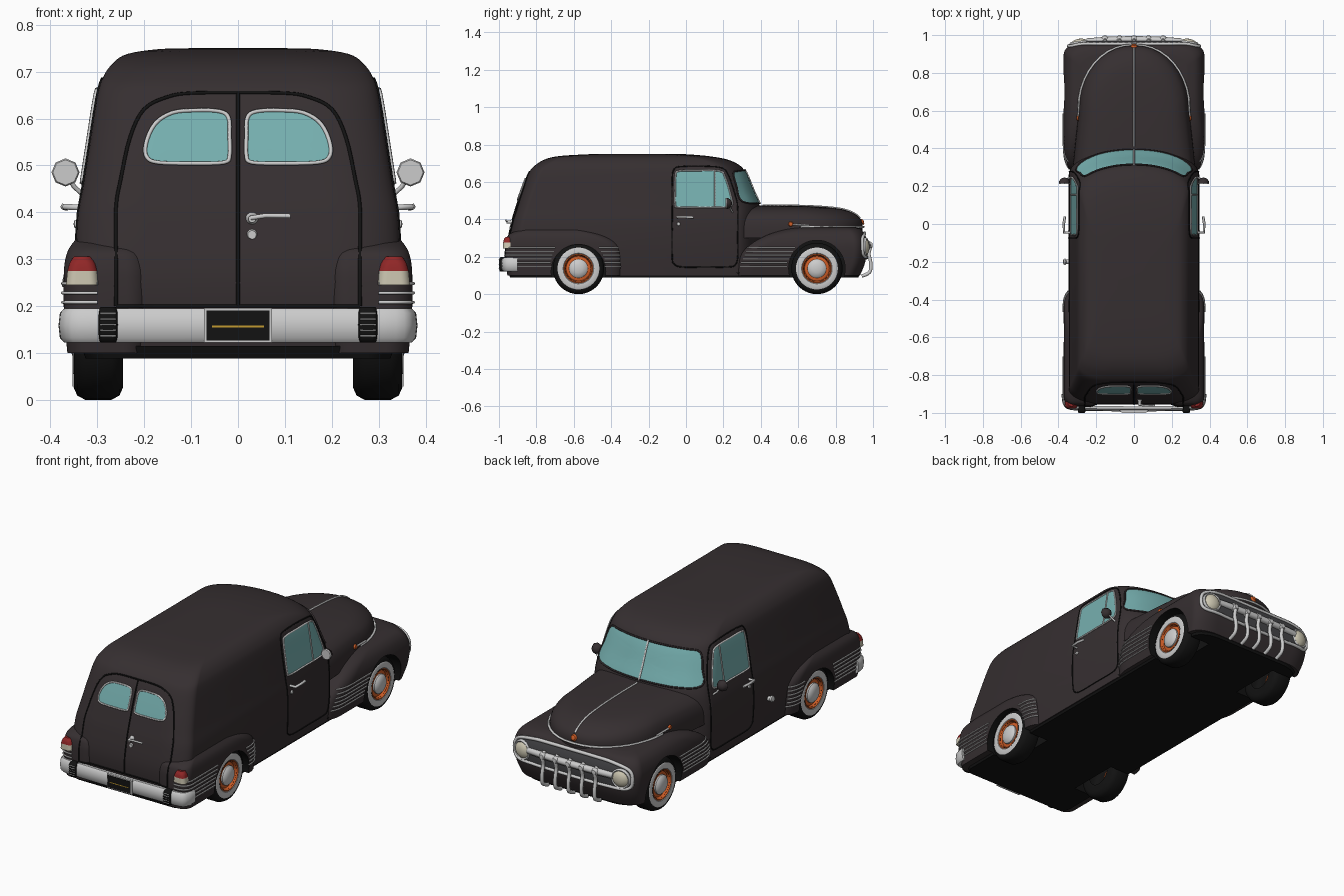
import bpy, bmesh
from math import sin, cos, pi, radians
from mathutils import Vector, Matrix
from mathutils.bvhtree import BVHTree

if "Cube" in bpy.data.objects:
    bpy.data.objects.remove(bpy.data.objects["Cube"])

def material(name, *rgb):
    m = bpy.data.materials.new(name)
    m.diffuse_color = (*rgb, 1)
    m.use_nodes = True
    m.node_tree.nodes["Principled BSDF"].inputs["Base Color"].default_value = m.diffuse_color
    return m

PAINT = material("dark_paint", .036, .028, .030)
BLACK = material("black", .006, .006, .006)
GLASS = material("teal_glass", .18, .43, .43)
CHROME = material("chrome", .6, .6, .6)
WHITE = material("white", .8, .8, .8)
ORANGE = material("orange", .62, .11, .02)
CREAM = material("cream", .62, .58, .45)
RED = material("red", .28, .02, .02)
AMBER = material("amber", .55, .33, .03)

def finish(name, bm, *mats):
    me = bpy.data.meshes.new(name)
    bm.to_mesh(me)
    bm.free()
    ob = bpy.data.objects.new(name, me)
    for m in mats:
        me.materials.append(m)
    bpy.context.collection.objects.link(ob)
    return ob

def smooth(pts, k=4, closed=False):
    """Catmull-Rom refinement of a list of tuples."""
    n, out = len(pts), []
    at = lambda i: Vector(pts[i % n] if closed else pts[max(0, min(n - 1, i))])
    for i in range(n if closed else n - 1):
        a, b, c, d = (at(i + j) for j in (-1, 0, 1, 2))
        for t in (j / k for j in range(k)):
            out.append(b + .5 * t * (c - a + t * (2 * a - 5 * b + 4 * c - d + t * (3 * b - a - 3 * c + d))))
    return out if closed else out + [at(n - 1)]

def ring(y0, y1, hw, rear, front, taper=1, cx=0, n=10):
    """Rounded rectangle seen from above, with elliptical corners."""
    pts = []
    for q in range(4):
        fore = q in (1, 2)
        w = hw * (taper if fore else 1)
        rx, ry = front if fore else rear
        rx, ry = min(rx, .97 * w), min(ry, .48 * (y1 - y0))
        mx = (w - rx) * (1 if q < 2 else -1)
        my = y1 - ry if fore else y0 + ry
        for i in range(n + 1):
            a = (q - 1 + i / n) * pi / 2
            pts.append((cx + mx + rx * cos(a), my + ry * sin(a)))
    return pts

def slab(name, slices, rear, front, mat, taper=1, cx=0, k=4):
    """Loft of horizontal slices (z, y0, y1, half width)."""
    bm = bmesh.new()
    rings = [[bm.verts.new((x, y, s[0])) for x, y in ring(s[1], s[2], s[3], rear, front, taper, cx)]
             for s in smooth(slices, k)]
    for a, b in zip(rings, rings[1:]):
        for i in range(len(a)):
            j = (i + 1) % len(a)
            bm.faces.new((a[i], a[j], b[j], b[i]))
    bm.faces.new(rings[0][::-1])
    bm.faces.new(rings[-1])
    bmesh.ops.recalc_face_normals(bm, faces=bm.faces)
    return finish(name, bm, mat, BLACK)

def lathe(name, profile, loc, direction, mat, seg=32):
    """Revolve (radius, height) points about a direction."""
    bm = bmesh.new()
    vs = [bm.verts.new((r, 0, h)) for r, h in profile]
    es = [bm.edges.new(p) for p in zip(vs, vs[1:])]
    bmesh.ops.spin(bm, geom=vs + es, axis=(0, 0, 1), cent=(0, 0, 0), angle=2 * pi, steps=seg)
    bmesh.ops.remove_doubles(bm, verts=bm.verts, dist=1e-5)
    bmesh.ops.recalc_face_normals(bm, faces=bm.faces)
    bm.transform(Matrix.Translation(loc) @ Vector(direction).to_track_quat('Z', 'Y').to_matrix().to_4x4())
    return finish(name, bm, mat)

def box(name, loc, size, mat):
    bm = bmesh.new()
    bmesh.ops.create_cube(bm, size=1, matrix=Matrix.Translation(loc) @ Matrix.Diagonal((*size, 1)))
    return finish(name, bm, mat)

def tube(name, pts, r, mat, closed=False):
    cu = bpy.data.curves.new(name, 'CURVE')
    cu.dimensions, cu.bevel_depth, cu.bevel_resolution, cu.use_fill_caps = '3D', r, 1, True
    sp = cu.splines.new('POLY')
    sp.points.add(len(pts) - 1)
    for p, q in zip(sp.points, pts):
        p.co = (*q, 1)
    sp.use_cyclic_u = closed
    cu.materials.append(mat)
    bpy.context.collection.objects.link(bpy.data.objects.new(name, cu))

# Body shells
cabin = slab("cabin", [(.10, -.94, .40, .335), (.25, -.955, .40, .345), (.38, -.933, .40, .343), (.46, -.91, .398, .33),
    (.55, -.88, .36, .316), (.65, -.84, .318, .30), (.69, -.805, .285, .287), (.72, -.755, .22, .265),
    (.738, -.68, .12, .235), (.748, -.52, 0, .17), (.75, -.4, -.1, .1)], (.15, .07), (.33, .14), PAINT)
hood = slab("hood", [(.30, .25, .94, .325), (.36, .25, .945, .322), (.40, .25, .935, .312), (.43, .25, .90, .292),
    (.455, .25, .83, .25), (.468, .25, .70, .18), (.473, .25, .55, .09)], (.05, .05), (.33, .36), PAINT, .9)
nose = slab("front_fenders", [(.10, .27, .93, .352), (.16, .28, .955, .364), (.22, .30, .966, .371), (.27, .35, .966, .371),
    (.31, .42, .957, .36), (.335, .49, .945, .343), (.35, .55, .93, .32), (.36, .6, .90, .28)],
    (.04, .10), (.12, .07), PAINT)
tails = [slab("rear_fender", [(.10, -.955, -.345, .084), (.18, -.965, -.345, .091), (.25, -.965, -.355, .092),
    (.29, -.96, -.39, .09), (.32, -.945, -.45, .082), (.345, -.89, -.53, .064)], (.05, .05), (.05, .08),
    PAINT, cx=s * .28) for s in (1, -1)]
floor = slab("underbody", [(.088, -.94, .92, .325), (.115, -.95, .935, .335)], (.05, .05), (.12, .07), BLACK, k=1)

# Surface lookup so that trim and glass follow the body
verts, polys = [], []
for ob in [cabin, hood, nose] + tails:
    n = len(verts)
    verts += [v.co.copy() for v in ob.data.vertices]
    polys += [[n + i for i in p.vertices] for p in ob.data.polygons]
skin = BVHTree.FromPolygons(verts, polys)

def project(pts, axis, s=1, off=.002):
    out = []
    for p in pts:
        o = list(p)
        o.insert(axis, 2 * s)
        d = Vector((0, 0, 0))
        d[axis] = -s
        hit, nor = skin.ray_cast(Vector(o), d)[:2]
        if hit:
            out.append(hit + nor * (off if nor.dot(d) < 0 else -off))
    return out

def pane(name, outline, axis, s, mat, trim=None, off=.004, rings=8):
    """Patch laid on the body inside an outline, with an edge trim."""
    loop = smooth(outline, 4, True)
    mid = sum(loop, Vector((0, 0))) / len(loop)
    bm = bmesh.new()
    rows = [[bm.verts.new(v) for v in project([mid.lerp(p, i / rings) for p in loop], axis, s, off)]
            for i in range(1, rings + 1)]
    n = len(loop)
    bm.faces.new(rows[0])
    for a, b in zip(rows, rows[1:]):
        for i in range(n):
            bm.faces.new((a[i], b[i], b[(i + 1) % n], a[(i + 1) % n]))
    bm.normal_update()
    bmesh.ops.reverse_faces(bm, faces=[f for f in bm.faces if f.normal[axis] * s < 0])
    finish(name, bm, mat)
    if trim:
        tube(name + "_trim", project(loop, axis, s, off), .0045, trim, True)

def line(a, b, n=24):
    return [Vector(a).lerp(Vector(b), i / n) for i in range(n + 1)]

def mirrored(half):
    return half + [(-x, z) for x, z in half[::-1] if x > 0]

# Wheel arches cut out of the shells
bm = bmesh.new()
for s in (1, -1):
    for y, z, r in ((-.575, .12, .146), (.70, .137, .151)):
        bmesh.ops.create_cone(bm, cap_ends=True, segments=48, radius1=r, radius2=r, depth=.26,
                              matrix=Matrix.Translation((s * .34, y, z)) @ Matrix.Rotation(pi / 2, 4, 'Y'))
for f in bm.faces:
    f.material_index = 1
cutter = finish("arch_cutter", bm, PAINT, BLACK)
cutter.hide_render = True
shells = [cabin, nose, floor] + tails
for ob in shells:
    mod = ob.modifiers.new("arches", 'BOOLEAN')
    mod.object, mod.operation, mod.solver = cutter, 'DIFFERENCE', 'EXACT'
dg = bpy.context.evaluated_depsgraph_get()
cut = [bpy.data.meshes.new_from_object(ob.evaluated_get(dg)) for ob in shells]
for ob, me in zip(shells, cut):
    ob.modifiers.clear()
    ob.data = me
bpy.data.objects.remove(cutter)

# Windscreen with divider, hood strip and hood lip
pane("windscreen", mirrored([(0, .66), (.1, .66), (.2, .657), (.26, .645), (.285, .57), (.30, .495), (.2, .484), (.1, .484), (0, .484)][:-1])
     + [], 1, 1, GLASS, PAINT)
tube("windscreen_divider", project(line((0, .48), (0, .665)), 1, 1, .005), .005, CHROME)
tube("hood_strip", project(line((0, .41), (0, .93)), 2), .005, CHROME)
lip = [(x, y, .36) for x, y in ring(.25, .949, .326, (.05, .05), (.33, .36), .9) if y > .58]
tube("hood_lip", lip, .006, CHROME)
lathe("hood_badge", [(0, .012), (.012, .01), (.018, 0)], (0, .94, .385), (0, 1, .4), ORANGE, 16)

for s in (1, -1):
    # Doors, side windows, handles and mirrors
    pane("door_window", [(-.058, .48), (-.058, .56), (-.056, .63), (-.04, .657), (.06, .66), (.18, .657), (.21, .62),
                         (.238, .53), (.245, .475), (.2, .464), (.1, .464), (-.04, .464)], 0, s, GLASS, CHROME)
    tube("vent_bar", project(line((.155, .466), (.155, .657)), 0, s, .005), .004, CHROME)
    door = [(-.074, .2), (-.074, .4), (-.074, .6), (-.065, .665), (-.03, .682), (.1, .684), (.19, .675), (.225, .64),
            (.26, .54), (.277, .46), (.277, .3), (.277, .2), (.262, .155), (.22, .145), (.1, .145), (-.02, .145), (-.062, .16)]
    tube("door_seam", project(smooth(door, 4, True), 0, s, 0), .0035, BLACK, True)
    tube("door_handle", [(s * .335, -.045, .41), (s * .37, -.045, .412), (s * .372, 0, .412), (s * .366, .04, .41)], .007, CHROME)
    lathe("door_lock", [(0, .008), (.008, .006), (.01, 0)], (s * .343, -.04, .375), (s, 0, 0), CHROME, 16)
    lathe("mirror_shell", [(.03, 0), (.028, .012), (.018, .026), (0, .032)], (s * .368, .215, .485), (0, 1, 0), PAINT, 8)
    lathe("mirror_glass", [(0, .004), (.027, .004), (.03, 0), (.03, -.001)], (s * .368, .215, .485), (0, -1, 0), CHROME, 8)
    tube("mirror_stem", [(s * .328, .25, .435), (s * .35, .24, .455), (s * .368, .23, .485)], .005, CHROME)
    # Chrome speed lines and hood side ornament
    for i in range(6):
        z = .148 + .02 * i
        tube("rear_fender_stripe", project(line((-.955, z), (-.725 + .006 * abs(i - 1), z)), 0, s), .0035, CHROME)
        tube("rear_fender_front_stripe", project(line((-.435 - .01 * max(0, i - 2), z), (-.352 - .002 * i, z)), 0, s), .0035, CHROME)
        tube("front_fender_stripe", project(line((.29 + .008 * i, z), (.54 + .011 * max(0, i - 1), z)), 0, s), .0035, CHROME)
        if i > 2:
            tube("tail_stripe", project(line((s * .30, z), (s * .366, z)), 1, -1), .004, CHROME)
    tube("hood_side_spear", project(line((.56, .372), (.66, .366)), 0, s, .004), .005, CHROME)
    lathe("hood_side_badge", [(0, .01), (.01, .008), (.014, 0)], project([(.56, .374)], 0, s)[0], (s, 0, 0), ORANGE, 12)
    # Wheels
    for y in (-.575, .70):
        c = (s * .298, y, .137)
        lathe("tyre", [(.07, -.05), (.11, -.053), (.128, -.045), (.137, -.028), (.137, .028), (.128, .045),
                       (.112, .052), (.07, .046)], c, (s, 0, 0), BLACK, 40)
        lathe("whitewall", [(.112, .0525), (.108, .055), (.082, .053), (.076, .046)], c, (s, 0, 0), WHITE, 40)
        lathe("wheel_rim", [(.079, .052), (.074, .053), (.066, .036), (.05, .04), (0, .04)], c, (s, 0, 0), ORANGE, 40)
        lathe("hub_cap", [(.05, .038), (.05, .048), (.042, .056), (.022, .062), (0, .064)], c, (s, 0, 0), WHITE, 40)
    # Lamps
    lathe("headlight_ring", [(.052, -.03), (.052, .008), (.047, .014), (.041, .01)], (s * .288, .955, .252), (s * .15, 1, 0), CHROME)
    lathe("headlight_lens", [(.042, .01), (.034, .018), (.018, .024), (0, .026)], (s * .288, .955, .252), (s * .15, 1, 0), CREAM)
    slab("tail_lamp_base", [(.245, -.978, -.92, .035), (.275, -.978, -.92, .032)], (.02, .02), (.02, .02), CREAM, cx=s * .332, k=1)
    slab("tail_lamp", [(.275, -.978, -.92, .032), (.292, -.974, -.925, .027), (.306, -.965, -.93, .018)],
         (.02, .02), (.02, .02), RED, cx=s * .332)
    # Rear door windows
    rear = [(.03, .505), (.1, .503), (.17, .505), (.194, .516), (.196, .545), (.177, .587), (.14, .611), (.09, .616),
            (.04, .614), (.02, .6), (.018, .56), (.018, .52)]
    pane("rear_window", [(s * x, z) for x, z in rear], 1, -1, GLASS, CHROME)
    # Bumper guards
    slab("bumper_guard", [(.122, -.99, -.95, .016), (.135, -1, -.95, .02), (.185, -1, -.95, .02), (.198, -.99, -.95, .016)],
         (.01, .01), (.01, .01), BLACK, cx=s * .277, k=2)
    for i in range(5):
        z = .136 + .012 * i
        tube("guard_rib", [(s * .26, -.9995, z), (s * .294, -.9995, z)], .002, CHROME)

# Rear doors with hardware
arch = [(.26, .2), (.26, .3), (.26, .41), (.25, .47), (.23, .56), (.20, .62), (.15, .646), (.1, .654), (0, .655)]
tube("rear_door_seam", project(smooth(mirrored(arch)), 1, -1, 0), .004, BLACK)
tube("rear_door_sill_seam", project(line((-.26, .2), (.26, .2)), 1, -1, 0), .004, BLACK)
tube("rear_door_split", project(line((0, .2), (0, .655)), 1, -1, 0), .004, BLACK)
lathe("rear_handle_base", [(0, .03), (.008, .03), (.009, .01), (.014, 0)], (.03, -.93, .386), (0, -1, 0), CHROME, 16)
tube("rear_handle", [(.028, -.957, .388), (.06, -.962, .393), (.112, -.96, .392)], .0055, CHROME)
lathe("rear_lock", [(0, .006), (.009, .006), (.012, 0)], (.03, -.937, .352), (0, -1, 0), CHROME, 16)

# Rear bumper swept around the corners, and blank plate
path = smooth([(-.371, -.90), (-.366, -.945), (-.335, -.972), (-.2, -.978), (0, -.98), (.2, -.978), (.335, -.972), (.366, -.945), (.371, -.90)])
bm = bmesh.new()
rows = []
for i, p in enumerate(path):
    t = (path[min(i + 1, len(path) - 1)] - path[max(i - 1, 0)]).normalized()
    rows.append([bm.verts.new((p.x + t.y * d, p.y - t.x * d, z)) for d, z in
                 ((-.015, .122), (0, .122), (.009, .132), (.012, .158), (.009, .185), (0, .195), (-.015, .195))])
for a, b in zip(rows, rows[1:]):
    for i in range(7):
        bm.faces.new((a[i], b[i], b[(i + 1) % 7], a[(i + 1) % 7]))
bm.faces.new(rows[0])
bm.faces.new(rows[-1])
bmesh.ops.recalc_face_normals(bm, faces=bm.faces)
finish("rear_bumper", bm, CHROME)
box("plate_frame", (0, -.990, .159), (.146, .012, .074), CHROME)
box("plate", (0, -.994, .159), (.134, .008, .064), BLACK)
box("plate_band", (0, -.9955, .156), (.11, .007, .004), AMBER)

# Grille with surround, bar and curved teeth
mouth = mirrored([(0, .325), (.12, .325), (.24, .322), (.325, .30), (.345, .25), (.325, .205), (.23, .198), (.12, .195), (0, .195)][:-1])
pane("grille_recess", mouth, 1, 1, material("grille_grey", .06, .06, .065), CHROME, .003)
tube("grille_surround", project(smooth(mouth, 4, True), 1, 1, .003), .009, CHROME, True)
tube("grille_bar", smooth([(-.25, .965, .262), (-.1, .975, .262), (.1, .975, .262), (.25, .965, .262)]), .018, CHROME)
for i in range(-2, 3):
    x = i * .077
    lathe("tooth_collar", [(0, .016), (.012, .014), (.02, 0), (.02, -.02)], (x, .982, .262), (0, 1, 0), CHROME, 16)
    tube("grille_tooth", smooth([(x, .968, .285), (x, .985, .255), (x, .978, .215), (x, .988, .165), (x, .982, .118), (x, .94, .096)]), .0105, CHROME)

# Fuel cap on the left side
lathe("fuel_cap", [(0, .03), (.014, .028), (.017, .02), (.012, .016), (.012, 0)], (-.345, -.2, .25), (-1, 0, .2), CHROME, 20)

bpy.ops.object.select_all(action='DESELECT')
for ob in bpy.data.objects:
    if ob.type == 'MESH':
        ob.select_set(True)
        bpy.context.view_layer.objects.active = ob
bpy.ops.object.shade_smooth_by_angle(angle=radians(40))
